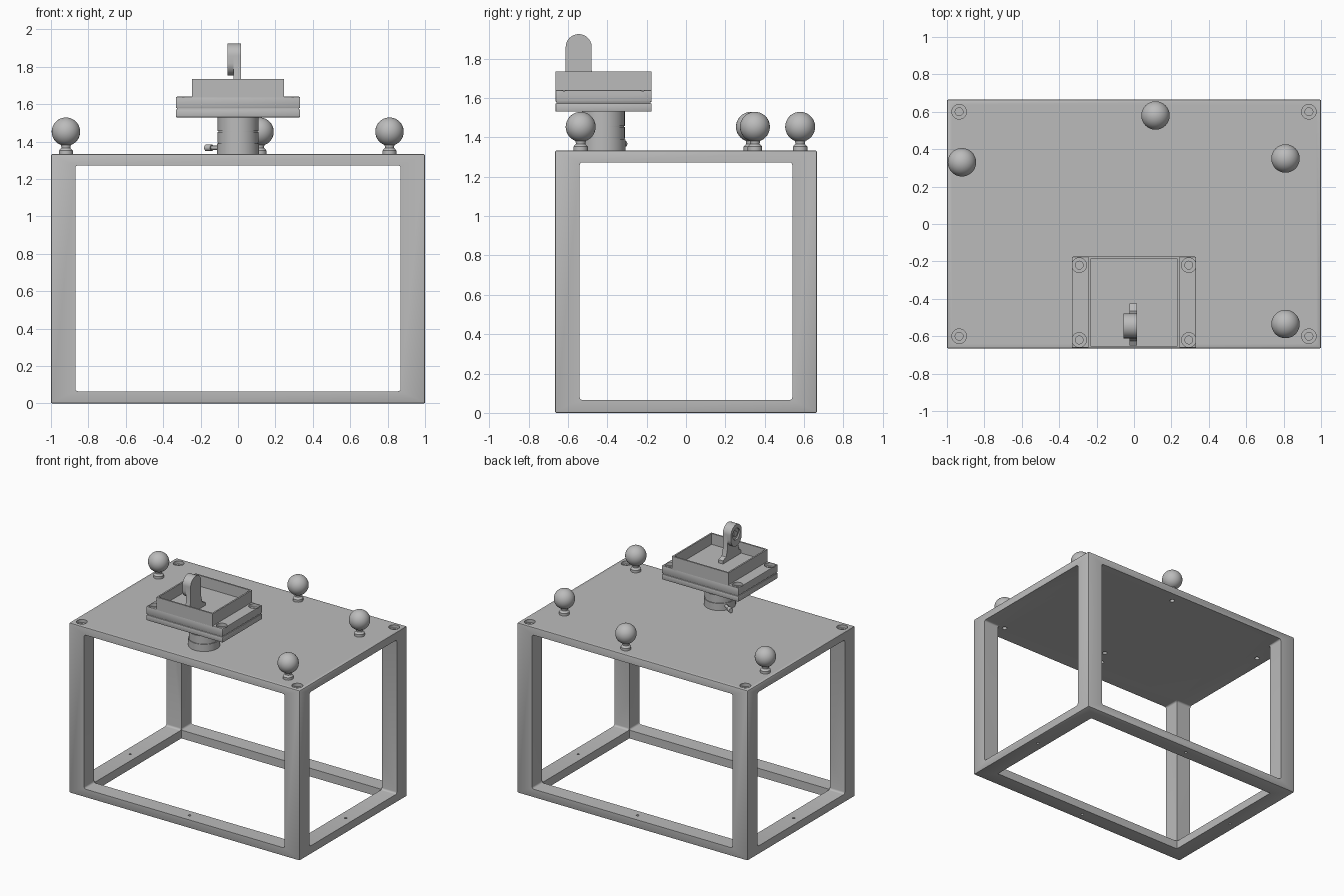
import bpy, bmesh, math
from mathutils import Matrix, Vector

cube = bpy.data.objects.get("Cube")
if cube:
    bpy.data.objects.remove(cube, do_unlink=True)

grey = bpy.data.materials.new("machined grey")
grey.use_nodes = True
COLOUR = (0.5, 0.5, 0.5, 1)
grey.diffuse_color = COLOUR
grey.node_tree.nodes["Principled BSDF"].inputs["Base Color"].default_value = COLOUR


def finish(name, bm, smooth=True):
    bmesh.ops.recalc_face_normals(bm, faces=bm.faces)
    mesh = bpy.data.meshes.new(name)
    bm.to_mesh(mesh)
    bm.free()
    mesh.materials.append(grey)
    obj = bpy.data.objects.new(name, mesh)
    bpy.context.collection.objects.link(obj)
    return obj


def shade(obj):
    bpy.ops.object.select_all(action="DESELECT")
    obj.select_set(True)
    bpy.context.view_layer.objects.active = obj
    bpy.ops.object.shade_smooth_by_angle(angle=math.radians(35))


def box(name, low, high, bevel=0.0, segments=2):
    low, high = Vector(low), Vector(high)
    bm = bmesh.new()
    bmesh.ops.create_cube(bm, size=1, matrix=Matrix.Translation((low + high) / 2)
                          @ Matrix.Diagonal((*(high - low), 1)))
    if bevel:
        bmesh.ops.bevel(bm, geom=bm.edges[:], offset=bevel, segments=segments,
                        affect="EDGES", profile=0.5)
    return finish(name, bm)


def rod(bm, start, end, radius, sides=32):
    start, end = Vector(start), Vector(end)
    axis = end - start
    turn = axis.to_track_quat("Z", "Y").to_matrix().to_4x4()
    bmesh.ops.create_cone(bm, cap_ends=True, segments=sides, radius1=radius, radius2=radius,
                          depth=axis.length, matrix=Matrix.Translation((start + end) / 2) @ turn)


def rods(name, items):
    bm = bmesh.new()
    for item in items:
        rod(bm, *item)
    return finish(name, bm)


def lathe(name, profile, x, y, sides=48):
    bm = bmesh.new()
    verts = [bm.verts.new((x + r, y, z)) for r, z in profile]
    edges = [bm.edges.new(pair) for pair in zip(verts, verts[1:])]
    bmesh.ops.spin(bm, geom=verts + edges, cent=(x, y, 0), axis=(0, 0, 1),
                   angle=math.tau, steps=sides)
    bmesh.ops.remove_doubles(bm, verts=bm.verts, dist=0.0001)
    obj = finish(name, bm)
    shade(obj)
    return obj


def slab(name, outline, x0, x1):
    """Outline in y and z, extruded along x."""
    bm = bmesh.new()
    face = bm.faces.new([bm.verts.new((x0, y, z)) for y, z in outline])
    new = bmesh.ops.extrude_face_region(bm, geom=[face])["geom"]
    bmesh.ops.translate(bm, vec=(x1 - x0, 0, 0),
                        verts=[v for v in new if isinstance(v, bmesh.types.BMVert)])
    return finish(name, bm)


def cut(obj, *cutters):
    bpy.context.view_layer.objects.active = obj
    for cutter in cutters:
        mod = obj.modifiers.new("cut", "BOOLEAN")
        mod.object = cutter
        mod.solver = "EXACT"
        bpy.ops.object.modifier_apply(modifier=mod.name)
        bpy.data.objects.remove(cutter, do_unlink=True)


def screw_pockets(obj, centres, top):
    """Counterbored screw holes sunk from the top face."""
    cut(obj, rods("pockets", [((x, y, top - 0.025), (x, y, top + 0.05), 0.039) for x, y in centres]),
        rods("screw_holes", [((x, y, top - 0.045), (x, y, top + 0.05), 0.021) for x, y in centres]))


# Frame: one block with its openings cut out
W, D, H = 1.0, 0.665, 1.333
IX, IY, Z0, Z1 = 0.87, 0.54, 0.065, 1.273
frame = box("table_frame", (-W, -D, 0), (W, D, H), 0.007)
cut(frame,
    box("front_opening", (-IX, -1, Z0), (IX, 1, Z1), 0.015, 4),
    box("side_opening", (-1.5, -IY, Z0), (1.5, IY, Z1), 0.015, 4),
    box("base_opening", (-IX, -IY, -0.2), (IX, IY, 0.3)))

# Corner screws, rail holes and mounting holes in the plate
screw_pockets(frame, [(sx * 0.935, sy * 0.6) for sx in (-1, 1) for sy in (-1, 1)], H)
markers = [(-0.92, 0.33), (0.115, 0.58), (0.81, 0.35), (0.81, -0.535)]
CY = -0.42
mounts = [(0.08 * math.cos(a), CY + 0.08 * math.sin(a))
          for a in (math.radians(90 + 120 * i) for i in range(3))]
rails = [(0, -0.6), (0, 0.6), (-0.935, 0), (0.935, 0)]
cut(frame, rods("small_holes",
                [((x, y, Z1 - 0.1), (x, y, H - 0.02), 0.018, 20) for x, y in markers + mounts]
                + [((x, y, -0.1), (x, y, 0.15), 0.01, 16) for x, y in rails]))
shade(frame)

# Marker balls on short turned studs
R, BZ = 0.076, 1.453
arc = [(R * math.cos(t), BZ + R * math.sin(t))
       for t in (math.radians(-70 + 160 * i / 24) for i in range(25))]
stud = [(0, H - 0.005), (0.037, H - 0.005), (0.037, 1.352), (0.033, 1.357), (0.024, 1.366)]
for i, (x, y) in enumerate(markers):
    lathe(f"marker_ball_{i + 1}", stud + arc, x, y)

# Turned pedestal with grooves, and its clamp lever
profile = [(0, H - 0.003), (0.113, H - 0.003)]
for z, r in ((1.392, 0.113), (1.455, 0.109)):
    profile += [(r, z - 0.003), (r - 0.005, z - 0.003), (r - 0.005, z + 0.002), (0.109, z + 0.002)]
lathe("pedestal", profile + [(0.109, 1.535), (0, 1.535)], 0, CY)

aim = Vector((math.cos(math.radians(148)), math.sin(math.radians(148)), 0))
hub = Vector((0, CY, 1.367))
lever = rods("clamp_lever", [(hub + aim * 0.09, hub + aim * 0.17, 0.011, 20),
                             (hub + aim * 0.165, hub + aim * 0.203, 0.017, 20)])
shade(lever)

# Lower and upper mounting flanges
FX, Y0, Y1 = 0.332, -0.663, -0.175
lower = box("lower_flange", (-FX, Y0, 1.53), (FX, Y1, 1.573), 0.005)
gasket = box("flange_joint", (-FX + 0.006, Y0 + 0.006, 1.57), (FX - 0.006, Y1 - 0.006, 1.582))
upper = box("upper_flange", (-FX, Y0, 1.579), (FX, Y1, 1.64), 0.005)
screw_pockets(upper, [(sx * 0.293, CY + sy * 0.2) for sx in (-1, 1) for sy in (-1, 1)], 1.64)
shade(lower)
shade(upper)

# Open tray on the flange
tray = box("tray", (-0.245, Y0, 1.63), (0.245, Y1, 1.735))
cut(tray, box("tray_hollow", (-0.233, Y0 + 0.012, 1.65), (0.233, Y1 - 0.012, 1.9)))

# Lug: flared foot and web, with a thick rounded head
LY, LZ, LR = -0.545, 1.858, 0.066
crown = [(LY + LR * math.cos(t), LZ + LR * math.sin(t))
         for t in (math.pi * i / 24 for i in range(25))]
foot = [(-0.65, 1.645), (-0.425, 1.645), (-0.425, 1.675), (-0.465, 1.69), (LY + LR, 1.74)]
web = slab("lug_web", foot + crown + [(LY - LR, 1.74), (-0.625, 1.69), (-0.65, 1.675)], -0.023, 0.016)
under = [(LY + LR * math.cos(t), 1.82 + LR * math.sin(t))
         for t in (math.pi * (1 + i / 24) for i in range(25))]
head = slab("lug_head", crown + under, -0.055, -0.02)
cut(head, rods("head_recess", [((-0.1, LY, LZ - 0.01), (-0.043, LY, LZ - 0.01), 0.044)]))
boss = rods("lug_boss", [((-0.05, LY, LZ - 0.01), (-0.03, LY, LZ - 0.01), 0.022)])
for part in (web, head, boss):
    shade(part)
